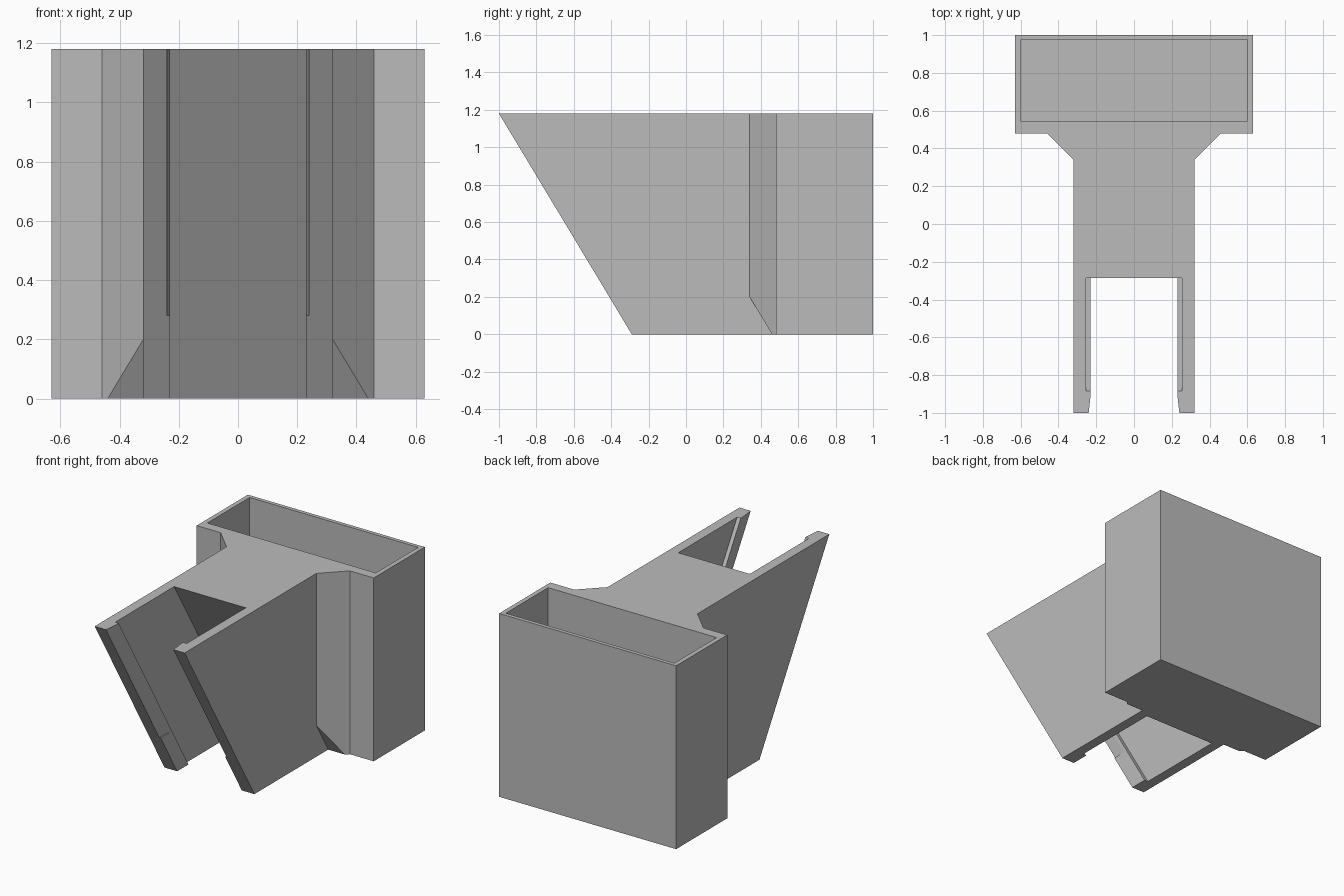
import bpy
import bmesh

if "Cube" in bpy.data.objects:
    bpy.data.objects.remove(bpy.data.objects["Cube"])

HEIGHT = 1.18
SLOPE = 0.71 / HEIGHT      # forward lean of the clip per unit of height

grey = bpy.data.materials.new("plain grey")
grey.use_nodes = True
grey.diffuse_color = (0.5, 0.5, 0.5, 1)
grey.node_tree.nodes["Principled BSDF"].inputs["Base Color"].default_value = (0.5, 0.5, 0.5, 1)


def prism(name, outline, z0=0.0, z1=HEIGHT, under_cut=None):
    """Raise an outline of (x, y, lean) points; leaning points slide forward with height."""
    bm = bmesh.new()
    rings = [[bm.verts.new((x, y - lean * SLOPE * z, z)) for x, y, lean in outline]
             for z in (z0, z1)]
    bm.faces.new(rings[0][::-1])
    bm.faces.new(rings[1])
    n = len(outline)
    for i in range(n):
        j = (i + 1) % n
        bm.faces.new((rings[0][i], rings[0][j], rings[1][j], rings[1][i]))
    if under_cut is not None:
        # Trim everything in front of the leaning plane and cap the opening
        cut = bmesh.ops.bisect_plane(bm, geom=bm.verts[:] + bm.edges[:] + bm.faces[:],
                                     plane_co=(0, under_cut, 0),
                                     plane_no=(0, -1, -SLOPE), clear_outer=True)
        edges = [g for g in cut["geom_cut"] if isinstance(g, bmesh.types.BMEdge)]
        bmesh.ops.holes_fill(bm, edges=edges)
    bmesh.ops.recalc_face_normals(bm, faces=bm.faces[:])
    mesh = bpy.data.meshes.new(name)
    bm.to_mesh(mesh)
    bm.free()
    mesh.materials.append(grey)
    obj = bpy.data.objects.new(name, mesh)
    bpy.context.collection.objects.link(obj)
    return obj


def rectangle(half_x, y0, y1):
    return [(-half_x, y0, 0), (half_x, y0, 0), (half_x, y1, 0), (-half_x, y1, 0)]


def combine(target, other, operation):
    """Apply a boolean and remove the helper."""
    mod = target.modifiers.new("join", 'BOOLEAN')
    mod.operation = operation
    mod.solver = 'EXACT'
    mod.object = other
    bpy.context.view_layer.objects.active = target
    bpy.ops.object.modifier_apply(modifier=mod.name)
    bpy.data.objects.remove(other)


# Clip: two leaning arms with lips around a leaning slot
half = [(0.32, 0.51, 0), (0.32, -0.29, 1), (0.23, -0.29, 1),
        (0.23, -0.175, 1), (0.255, -0.175, 1), (0.255, 0.425, 1)]
clip = prism("clip_arms", half + [(-x, y, lean) for x, y, lean in reversed(half)])

# Lead-in chamfers on the upper part of the lips
for side in (-1, 1):
    wedge = [(side * x, -0.29 + y, 1) for x, y in ((0.22, 0.18), (0.25, -0.09), (0.2, -0.09))]
    combine(clip, prism("lip_chamfer", wedge, 0.28, HEIGHT + 0.1), 'DIFFERENCE')

# Box with the clip and its corner braces joined on
holder = prism("holder", rectangle(0.63, 0.48, 1.0))
combine(holder, clip, 'UNION')
for side in (-1, 1):
    brace = [(side * x, y, 0) for x, y in ((0.3, 0.32), (0.46, 0.48), (0.46, 0.5), (0.3, 0.5))]
    combine(holder, prism("corner_brace", brace, under_cut=0.46), 'UNION')

# Open cavity of the box
combine(holder, prism("cavity", rectangle(0.6, 0.545, 0.975), 0.03, HEIGHT + 0.1), 'DIFFERENCE')
